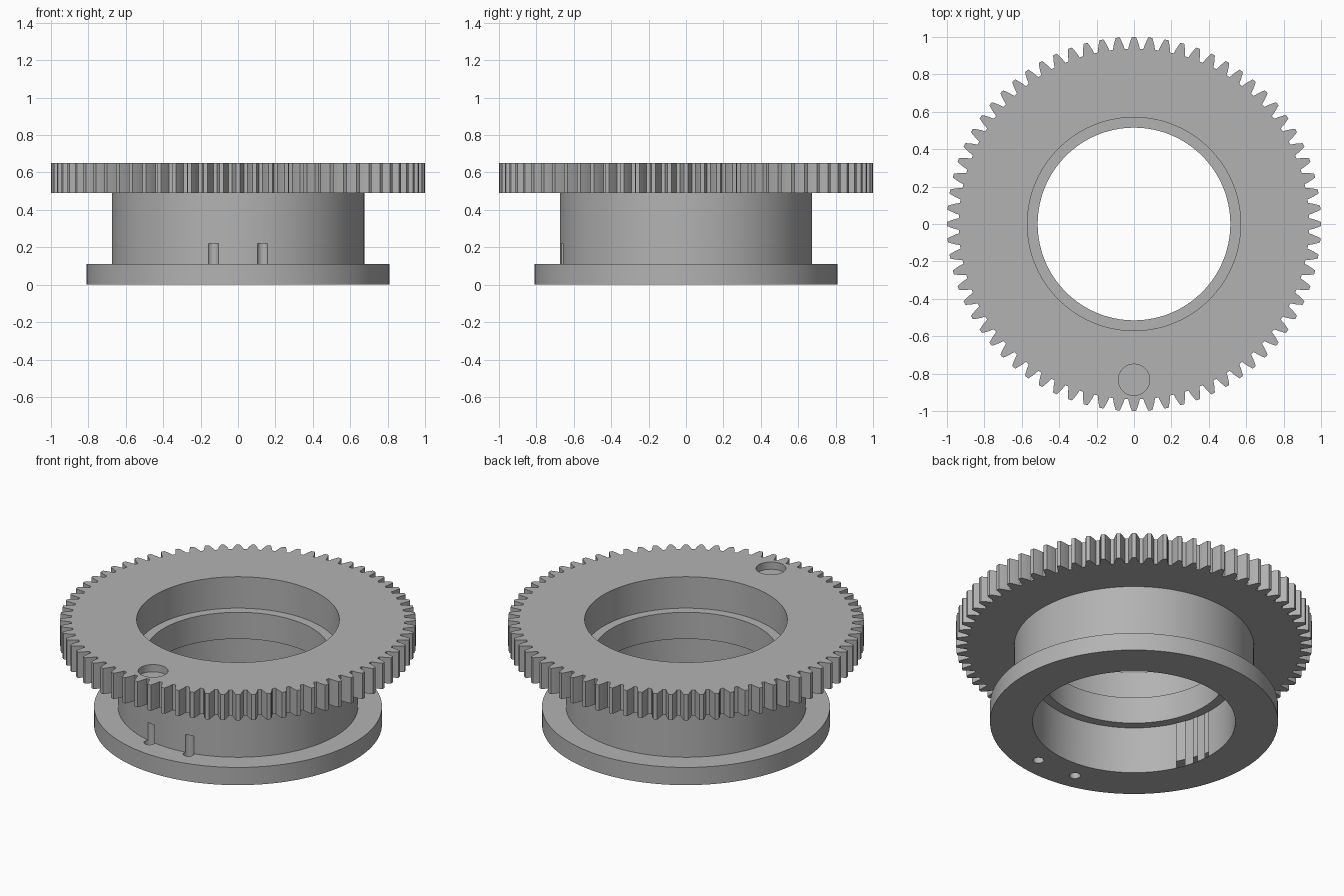
import bpy, bmesh, math
from mathutils import Vector

if "Cube" in bpy.data.objects:
    bpy.data.objects.remove(bpy.data.objects["Cube"], do_unlink=True)

TEETH = 72
GEAR_BOTTOM, GEAR_TOP = 0.49, 0.65
TIP_R, ROOT_R = 1.0, 0.937
PITCH_R = TEETH / (TEETH + 2)
BASE_R = PITCH_R * math.cos(math.radians(20))

grey = bpy.data.materials.new("machined grey")
grey.use_nodes = True
COLOUR = (0.45, 0.45, 0.45, 1)
grey.diffuse_color = COLOUR
grey.node_tree.nodes["Principled BSDF"].inputs["Base Color"].default_value = COLOUR


def finish(bm, name):
    bmesh.ops.recalc_face_normals(bm, faces=bm.faces)
    mesh = bpy.data.meshes.new(name)
    bm.to_mesh(mesh)
    bm.free()
    mesh.materials.append(grey)
    obj = bpy.data.objects.new(name, mesh)
    bpy.context.collection.objects.link(obj)
    return obj


def lathe(name, profile, segments, centre=(0, 0)):
    """Revolve (radius, height) points that start and end on the axis."""
    bm = bmesh.new()
    verts = [bm.verts.new((r, 0, z)) for r, z in profile]
    edges = [bm.edges.new(pair) for pair in zip(verts, verts[1:])]
    bmesh.ops.spin(bm, geom=verts + edges, cent=(0, 0, 0), axis=(0, 0, 1),
                   angle=math.tau, steps=segments)
    bmesh.ops.remove_doubles(bm, verts=bm.verts, dist=1e-5)
    bmesh.ops.translate(bm, verts=bm.verts, vec=(*centre, 0))
    return finish(bm, name)


def cylinder(name, radius, low, high, centre):
    return lathe(name, [(0, low), (radius, low), (radius, high), (0, high)], 32, centre)


def involute(angle):
    return math.tan(angle) - angle


def half_tooth(r):
    """Half of the angle a tooth covers at radius r."""
    return (math.pi / (2 * TEETH) + involute(math.radians(20))
            - involute(math.acos(BASE_R / r)))


def gear_disc():
    radii = [ROOT_R + (TIP_R - ROOT_R) * i / 3 for i in range(4)]
    flank = [(r, half_tooth(r)) for r in radii]
    tooth = [(r, -a) for r, a in flank] + [(TIP_R, 0)] + flank[::-1]
    bm = bmesh.new()
    outline = []
    for i in range(TEETH):
        for r, a in tooth:
            t = a + math.tau * i / TEETH
            outline.append(bm.verts.new((r * math.cos(t), r * math.sin(t), GEAR_BOTTOM)))
    face = bm.faces.new(outline)
    top = bmesh.ops.extrude_face_region(bm, geom=[face], use_keep_orig=True)["geom"]
    bmesh.ops.translate(bm, verts=[v for v in top if isinstance(v, bmesh.types.BMVert)],
                        vec=Vector((0, 0, GEAR_TOP - GEAR_BOTTOM)))
    return finish(bm, "flanged_gear")


def combine(target, other, operation):
    mod = target.modifiers.new(other.name, "BOOLEAN")
    mod.object, mod.operation, mod.solver = other, operation, "EXACT"
    bpy.context.view_layer.objects.active = target
    bpy.ops.object.modifier_apply(modifier=mod.name)
    bpy.data.objects.remove(other, do_unlink=True)


# Toothed disc fused with the flanged hub
gear = gear_disc()
hub = lathe("hub", [(0, 0), (0.81, 0), (0.81, 0.11), (0.675, 0.11),
                    (0.675, 0.57), (0, 0.57)], 128)
combine(gear, hub, "UNION")

# Stepped bore that leaves an inner ridge
bore = lathe("bore", [(0, -0.1), (0.57, -0.1), (0.57, 0.29), (0.515, 0.29),
                      (0.515, 0.455), (0.57, 0.455), (0.57, 0.8), (0, 0.8)], 128)
combine(gear, bore, "DIFFERENCE")

# Shallow pocket in the top face
combine(gear, cylinder("pocket", 0.084, 0.605, 0.8, (0, -0.833)), "DIFFERENCE")

# Two drilled holes through the flange that groove the hub
for side in (-1, 1):
    hole = cylinder("pin_hole", 0.031, -0.1, 0.22, (side * 0.134, -0.677))
    combine(gear, hole, "DIFFERENCE")

# Smooth round walls, sharp edges
bpy.ops.object.select_all(action="DESELECT")
gear.select_set(True)
bpy.context.view_layer.objects.active = gear
bpy.ops.object.shade_smooth_by_angle(angle=math.radians(25))
